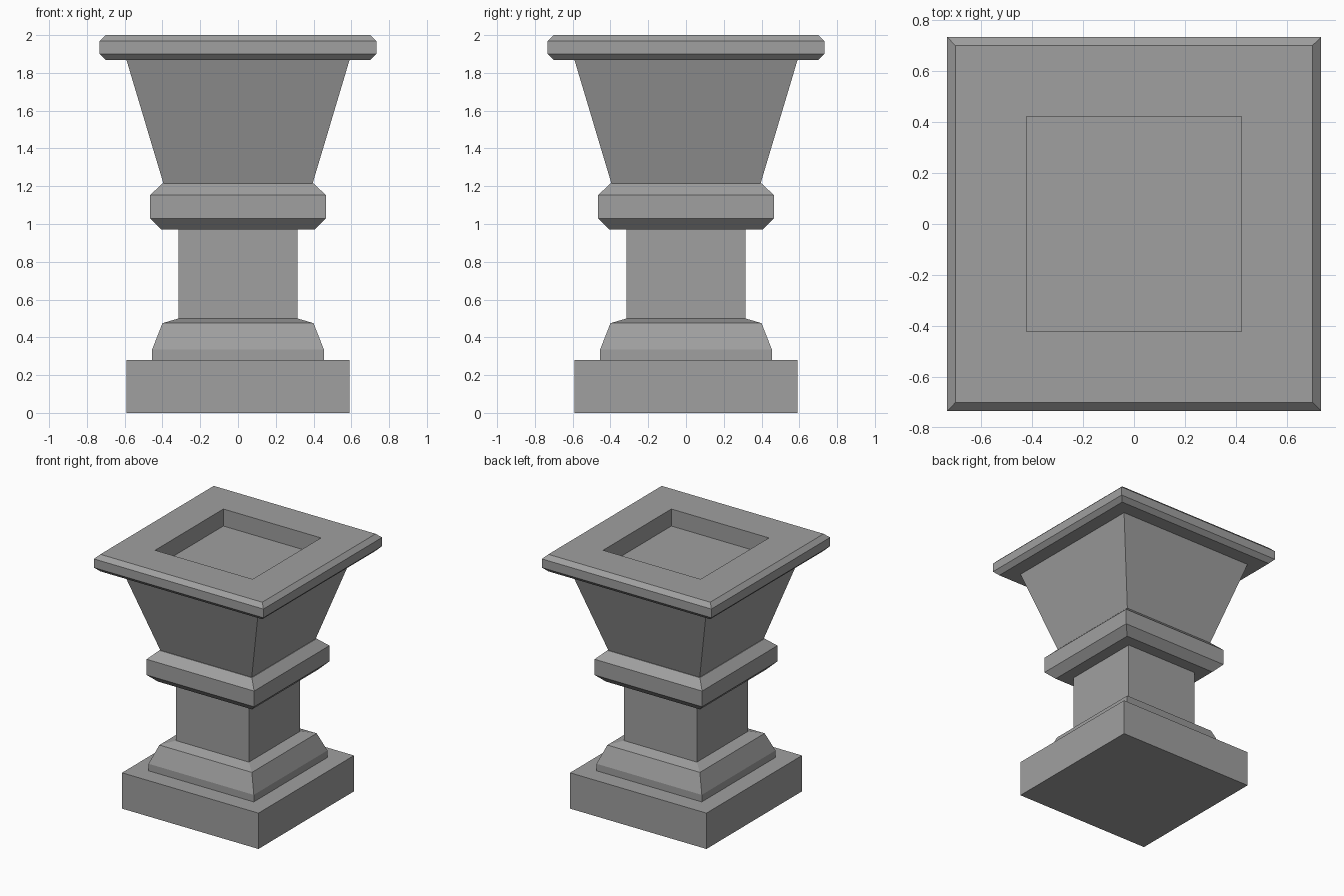
import bpy
import bmesh

cube = bpy.data.objects.get("Cube")
if cube:
    bpy.data.objects.remove(cube, do_unlink=True)

stone = bpy.data.materials.new("grey_stone")
stone.use_nodes = True
colour = (0.35, 0.35, 0.35, 1)
stone.diffuse_color = colour
stone.node_tree.nodes["Principled BSDF"].inputs["Base Color"].default_value = colour


def square_part(name, profile, ring=False):
    """Sweep (half width, height) points around a square; a ring closes on itself."""
    bm = bmesh.new()
    loops = [[bm.verts.new((sx * w, sy * w, z))
              for sx, sy in ((-1, -1), (1, -1), (1, 1), (-1, 1))]
             for w, z in profile]
    pairs = list(zip(loops, loops[1:]))
    if ring:
        pairs.append((loops[-1], loops[0]))
    else:
        bm.faces.new(loops[0][::-1])
        bm.faces.new(loops[-1])
    for low, high in pairs:
        for i in range(4):
            j = (i + 1) % 4
            bm.faces.new((low[i], low[j], high[j], high[i]))
    bmesh.ops.recalc_face_normals(bm, faces=bm.faces)
    mesh = bpy.data.meshes.new(name)
    bm.to_mesh(mesh)
    bm.free()
    mesh.materials.append(stone)
    obj = bpy.data.objects.new(name, mesh)
    bpy.context.collection.objects.link(obj)
    return obj


# Base and stem
square_part("plinth", [(0.59, 0), (0.59, 0.28)])
square_part("foot", [(0.455, 0.28), (0.455, 0.335), (0.4, 0.475), (0.315, 0.5)])
square_part("column", [(0.315, 0.5), (0.315, 0.972)])

# Chamfered collar under the bowl
square_part("collar", [(0.407, 0.972), (0.465, 1.03), (0.465, 1.153), (0.4, 1.215)])

# Flared bowl, its top forming the floor of the recess
square_part("bowl", [(0.395, 1.215), (0.59, 1.867)])

# Chamfered rim with a square opening
square_part("rim", [(0.422, 1.867), (0.7, 1.867), (0.733, 1.9),
                    (0.733, 1.968), (0.7, 2), (0.422, 2)], ring=True)
